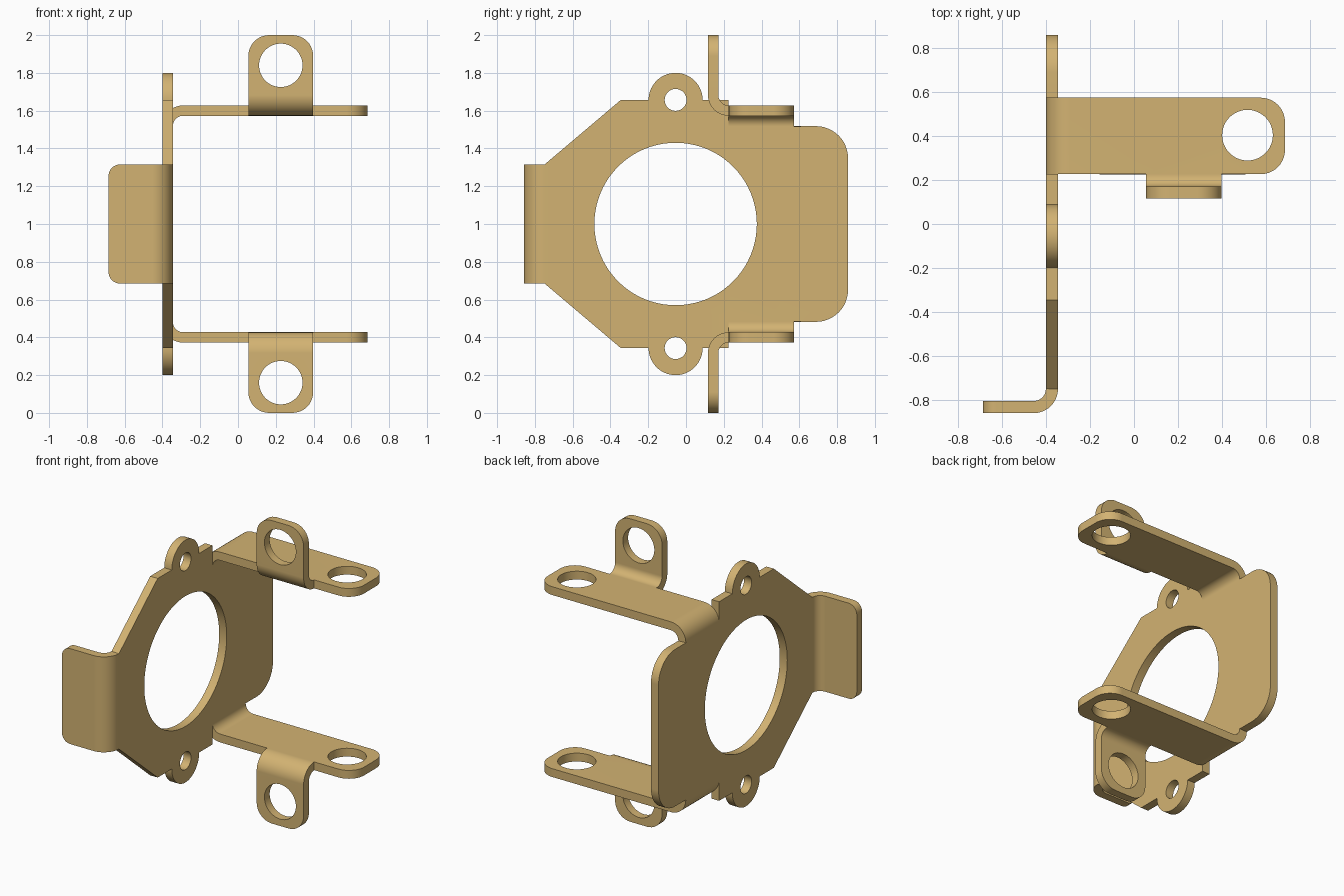
import bpy, bmesh
from math import sin, cos, pi, radians
from mathutils import Vector

if "Cube" in bpy.data.objects:
    bpy.data.objects.remove(bpy.data.objects["Cube"])

T = 0.055          # sheet thickness
R = 0.0825         # bend radius at the middle of the sheet
PLATE_X = -0.3725  # mid-plane of the main plate
BEND_Z = 0.518     # where the arms leave the plate, measured from z = 1
ARM_Y = (0.226, 0.573)
TAB_X = (0.055, 0.398)

bm = bmesh.new()


def arc(cx, cy, r, a0, a1, n=10):
    return [(cx + r * cos(radians(a0 + (a1 - a0) * i / n)),
             cy + r * sin(radians(a0 + (a1 - a0) * i / n))) for i in range(n + 1)]


def circle(cx, cy, r, n=48):
    return arc(cx, cy, r, 0, 360, n)[:-1]


def panel(loops, place):
    """Fill an outline and its holes; place maps 2D points into space."""
    edges = []
    for loop in loops:
        vs = [bm.verts.new(place(*p)) for p in loop]
        edges += [bm.edges.new((vs[i - 1], vs[i])) for i in range(len(vs))]
    bmesh.ops.triangle_fill(bm, use_beauty=True, edges=edges)


def bend(a, b, d_in, d_out, n=10):
    """Quarter-round strip leaving edge a-b along d_in and turning to d_out."""
    d_in, d_out = Vector(d_in), Vector(d_out)
    rows = []
    for i in range(n + 1):
        t = pi / 2 * i / n
        off = R * (sin(t) * d_in + (1 - cos(t)) * d_out)
        rows.append([bm.verts.new(Vector(p) + off) for p in (a, b)])
    for r0, r1 in zip(rows, rows[1:]):
        bm.faces.new((r0[0], r0[1], r1[1], r1[0]))


# Main plate: half outline mirrored about z = 1, with bore and ear holes
half = [(-0.748, 0.315), (-0.345, 0.657)]
half += arc(-0.055, 0.657, 0.143, 180, 0, 28)
half += [(ARM_Y[0], 0.657), (ARM_Y[0], BEND_Z), (ARM_Y[1], BEND_Z)]
half += arc(0.688, BEND_Z - 0.17, 0.17, 90, 0, 12)
outline = half + [(y, -z) for y, z in reversed(half)]
panel([outline, circle(-0.055, 0, 0.43, 80),
       circle(-0.055, 0.657, 0.058, 32), circle(-0.055, -0.657, 0.058, 32)],
      lambda y, z: (PLATE_X, y, 1 + z))

# Side flange
bend((PLATE_X, -0.748, 0.685), (PLATE_X, -0.748, 1.315), (0, -1, 0), (-1, 0, 0))
fx = PLATE_X - R
panel([[(fx, -0.315)] + arc(-0.625, -0.255, 0.06, 270, 180)
       + arc(-0.625, 0.255, 0.06, 180, 90) + [(fx, 0.315)]],
      lambda x, z: (x, -0.748 - R, 1 + z))

# Upper and lower arms, each with an upright tab
y0, y1 = ARM_Y
x0, x1 = TAB_X
ax = PLATE_X + R
tab_y, tab_z = y0 - R, BEND_Z + 2 * R
rc = 0.11
for s in (1, -1):
    bend((PLATE_X, y0, 1 + s * BEND_Z), (PLATE_X, y1, 1 + s * BEND_Z), (0, 0, s), (1, 0, 0))
    arm = [(ax, y0), (x0, y0), (x1, y0)]
    arm += arc(0.685 - rc, y0 + rc, rc, -90, 0) + arc(0.685 - rc, y1 - rc, rc, 0, 90)
    arm += [(ax, y1)]
    panel([arm, circle(0.515, 0.403, 0.115)],
          lambda x, y: (x, y, 1 + s * (BEND_Z + R)))
    az = 1 + s * (BEND_Z + R)
    bend((x0, y0, az), (x1, y0, az), (0, -1, 0), (0, 0, s))
    tab = [(x0, tab_z), (x1, tab_z)]
    tab += arc(x1 - rc, 1 - rc, rc, 0, 90) + arc(x0 + rc, 1 - rc, rc, 90, 180)
    panel([tab, circle((x0 + x1) / 2, 0.84, 0.115)],
          lambda x, z: (x, tab_y, 1 + s * z))

# Weld the sheet, then thicken it
bmesh.ops.remove_doubles(bm, verts=bm.verts, dist=0.0005)
bmesh.ops.recalc_face_normals(bm, faces=bm.faces)
mesh = bpy.data.meshes.new("mounting_bracket")
bm.to_mesh(mesh)
bm.free()
obj = bpy.data.objects.new("mounting_bracket", mesh)
bpy.context.collection.objects.link(obj)
bpy.context.view_layer.objects.active = obj
obj.select_set(True)

sol = obj.modifiers.new("thickness", 'SOLIDIFY')
sol.thickness = T
sol.offset = 0
sol.use_even_offset = True
bpy.ops.object.modifier_apply(modifier=sol.name)
bpy.ops.object.shade_smooth_by_angle(angle=radians(30))
wn = obj.modifiers.new("flat_face_normals", 'WEIGHTED_NORMAL')
wn.keep_sharp = True

mat = bpy.data.materials.new("brass_sheet")
mat.diffuse_color = (0.65, 0.45, 0.17, 1)
mat.use_nodes = True
mat.node_tree.nodes["Principled BSDF"].inputs["Base Color"].default_value = mat.diffuse_color
obj.data.materials.append(mat)
